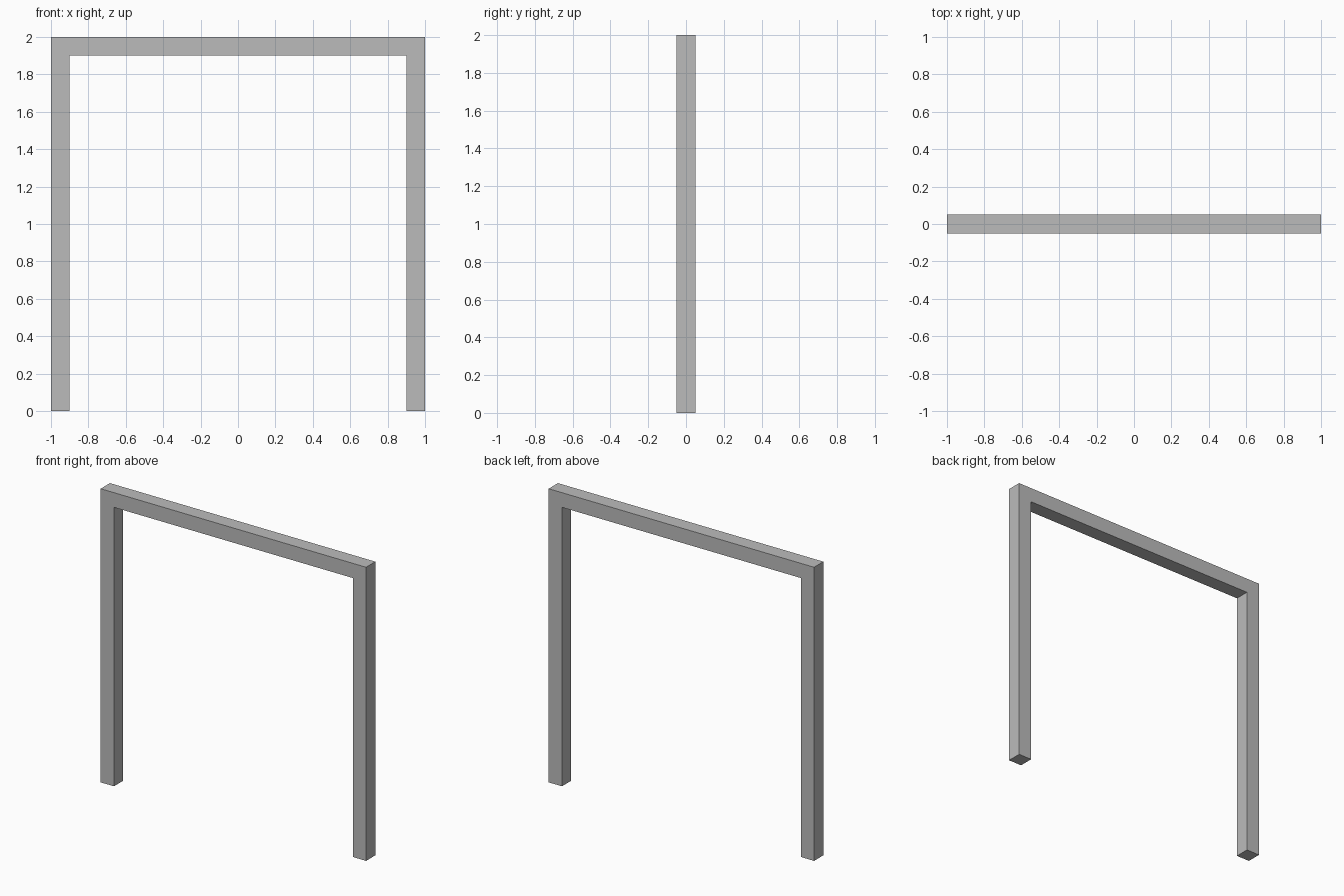
import bpy
import bmesh

if "Cube" in bpy.data.objects:
    bpy.data.objects.remove(bpy.data.objects["Cube"])

W, H, T = 1.0, 2.0, 0.1   # half width, height, bar thickness

grey = bpy.data.materials.new("grey")
grey.diffuse_color = (0.5, 0.5, 0.5, 1)
grey.use_nodes = True
grey.node_tree.nodes["Principled BSDF"].inputs["Base Color"].default_value = grey.diffuse_color

# Right half of the frame: L-shaped profile extruded through its depth
profile = [(0, H - T), (W - T, H - T), (W - T, 0), (W, 0), (W, H), (0, H)]
bm = bmesh.new()
face = bm.faces.new([bm.verts.new((x, -T / 2, z)) for x, z in profile])
ext = bmesh.ops.extrude_face_region(bm, geom=[face], use_keep_orig=True)
verts = [g for g in ext["geom"] if isinstance(g, bmesh.types.BMVert)]
bmesh.ops.translate(bm, verts=verts, vec=(0, T, 0))
bmesh.ops.recalc_face_normals(bm, faces=bm.faces)

# Open the centre end so the two halves weld into one beam
centre = [f for f in bm.faces if all(abs(v.co.x) < 1e-5 for v in f.verts)]
bmesh.ops.delete(bm, geom=centre, context='FACES_ONLY')

mesh = bpy.data.meshes.new("door_frame")
bm.to_mesh(mesh)
bm.free()
mesh.materials.append(grey)
frame = bpy.data.objects.new("door_frame", mesh)
bpy.context.collection.objects.link(frame)

# Left half
mirror = frame.modifiers.new("mirror", 'MIRROR')
mirror.use_axis[0] = True
mirror.use_clip = True
